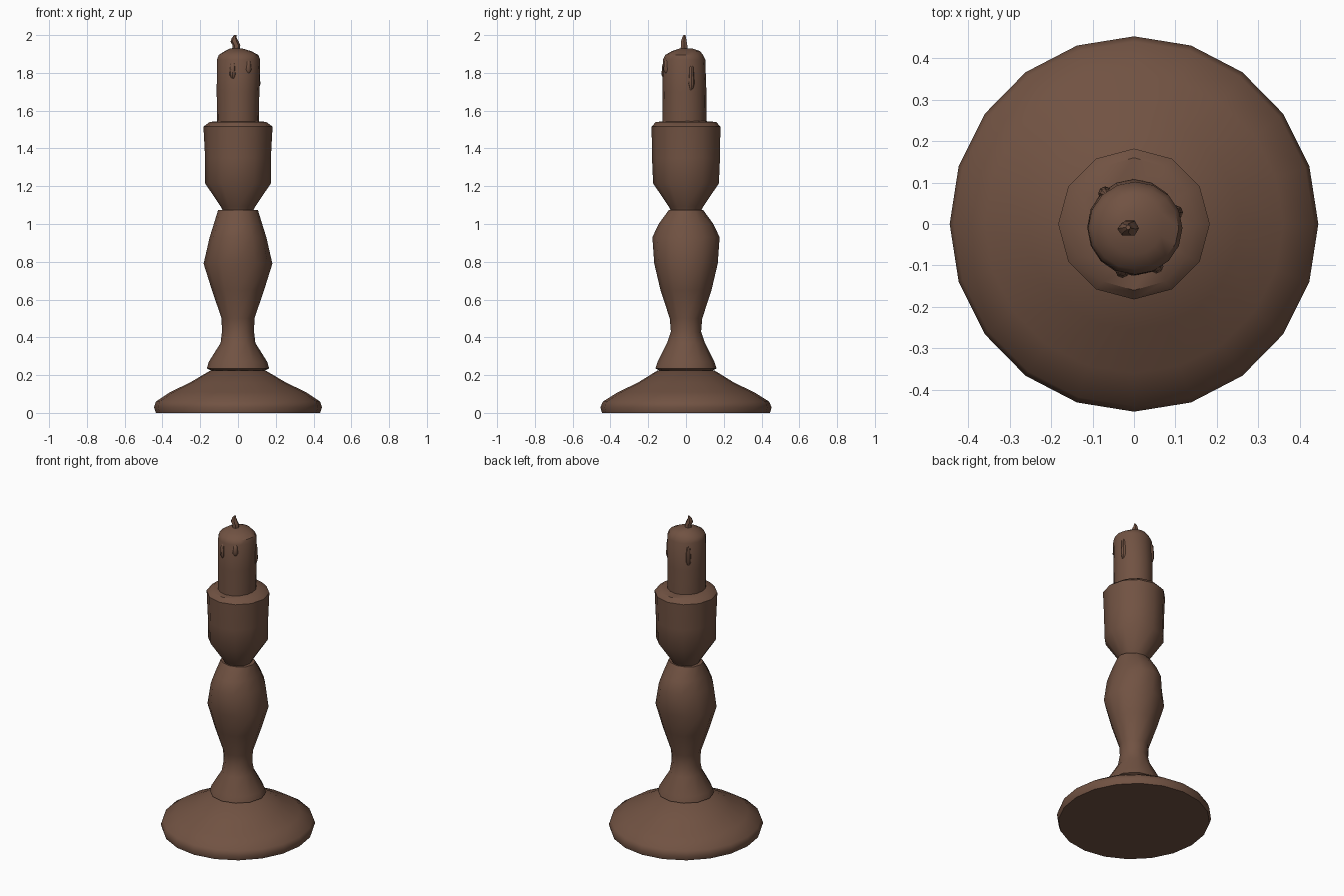
import bpy, bmesh, math
from mathutils import Vector

if "Cube" in bpy.data.objects:
    bpy.data.objects.remove(bpy.data.objects["Cube"])

brown = bpy.data.materials.new("dark_brown")
brown.use_nodes = True
COLOR = (0.165, 0.085, 0.055, 1)
brown.diffuse_color = COLOR
brown.node_tree.nodes["Principled BSDF"].inputs["Base Color"].default_value = COLOR


def finish(name, bm, angle):
    """Turn a bmesh into a shaded brown object."""
    bmesh.ops.recalc_face_normals(bm, faces=bm.faces)
    mesh = bpy.data.meshes.new(name)
    bm.to_mesh(mesh)
    bm.free()
    mesh.materials.append(brown)
    obj = bpy.data.objects.new(name, mesh)
    bpy.context.collection.objects.link(obj)
    bpy.ops.object.select_all(action='DESELECT')
    obj.select_set(True)
    bpy.context.view_layer.objects.active = obj
    bpy.ops.object.shade_smooth_by_angle(angle=math.radians(angle))
    return obj


def loft(name, rings, sides, angle=40):
    """Stack oval rings given as (centre, x radius, y radius), capped at both ends."""
    bm = bmesh.new()
    loops = []
    for (cx, cy, cz), rx, ry in rings:
        loops.append([bm.verts.new((cx + rx * math.cos(math.tau * i / sides),
                                    cy + ry * math.sin(math.tau * i / sides), cz))
                      for i in range(sides)])
    for low, high in zip(loops, loops[1:]):
        for i in range(sides):
            j = (i + 1) % sides
            bm.faces.new((low[i], low[j], high[j], high[i]))
    bm.faces.new(loops[0][::-1])
    bm.faces.new(loops[-1])
    return finish(name, bm, angle)


def turned(name, profile, sides):
    """Turned part from (height, x radius, y radius) rows."""
    return loft(name, [((0, 0, z), rx, ry) for z, rx, ry in profile], sides)


# Wide round foot with a thin rim
turned("foot", [(0, .435, .445), (.03, .445, .453), (.06, .435, .44),
                (.11, .36, .36), (.16, .255, .255), (.225, .145, .15)], 20)

# Flared collar, narrow neck and swelling stem
turned("stem", [(.22, .13, .13), (.235, .165, .162), (.27, .155, .15),
                (.37, .092, .10), (.43, .085, .08), (.5, .087, .086),
                (.65, .138, .135), (.79, .182, .168), (.93, .150, .178),
                (1.0, .128, .145), (1.075, .105, .09)], 12)

# Candle cup
turned("cup", [(1.07, .08, .08), (1.09, .09, .09), (1.215, .174, .174),
               (1.35, .174, .18), (1.515, .183, .182), (1.54, .15, .16),
               (1.545, .10, .10)], 12)

# Candle with softened, melted top
loft("candle", [((0, -.008, 1.53), .11, .117), ((0, -.008, 1.7), .113, .116),
                ((.003, -.01, 1.87), .114, .112), ((.003, -.01, 1.895), .105, .10),
                ((0, 0, 1.915), .07, .075), ((-.01, 0, 1.93), .03, .03)], 16)

# Crooked wick
loft("wick", [((-.012, -.01, 1.91), .022, .022), ((-.008, -.01, 1.945), .02, .02),
              ((-.018, -.012, 1.965), .022, .018), ((-.02, -.01, 1.985), .013, .012),
              ((-.014, -.008, 2.0), .006, .006)], 6)

# Wax runs down the candle side
for n, (turn, height, length) in enumerate([(255, 1.82, .05), (20, 1.79, .08),
                                            (130, 1.80, .07), (300, 1.84, .04)]):
    a = math.radians(turn)
    x, y = .108 * math.cos(a), -.009 + .108 * math.sin(a)
    loft("wax_drip_%d" % (n + 1),
         [((x, y, height - length), .008, .008),
          ((x, y, height - length * .6), .017, .017),
          ((x, y, height + length * .5), .012, .012),
          ((x * .95, y * .95, height + length * .8), .006, .006)], 8)
